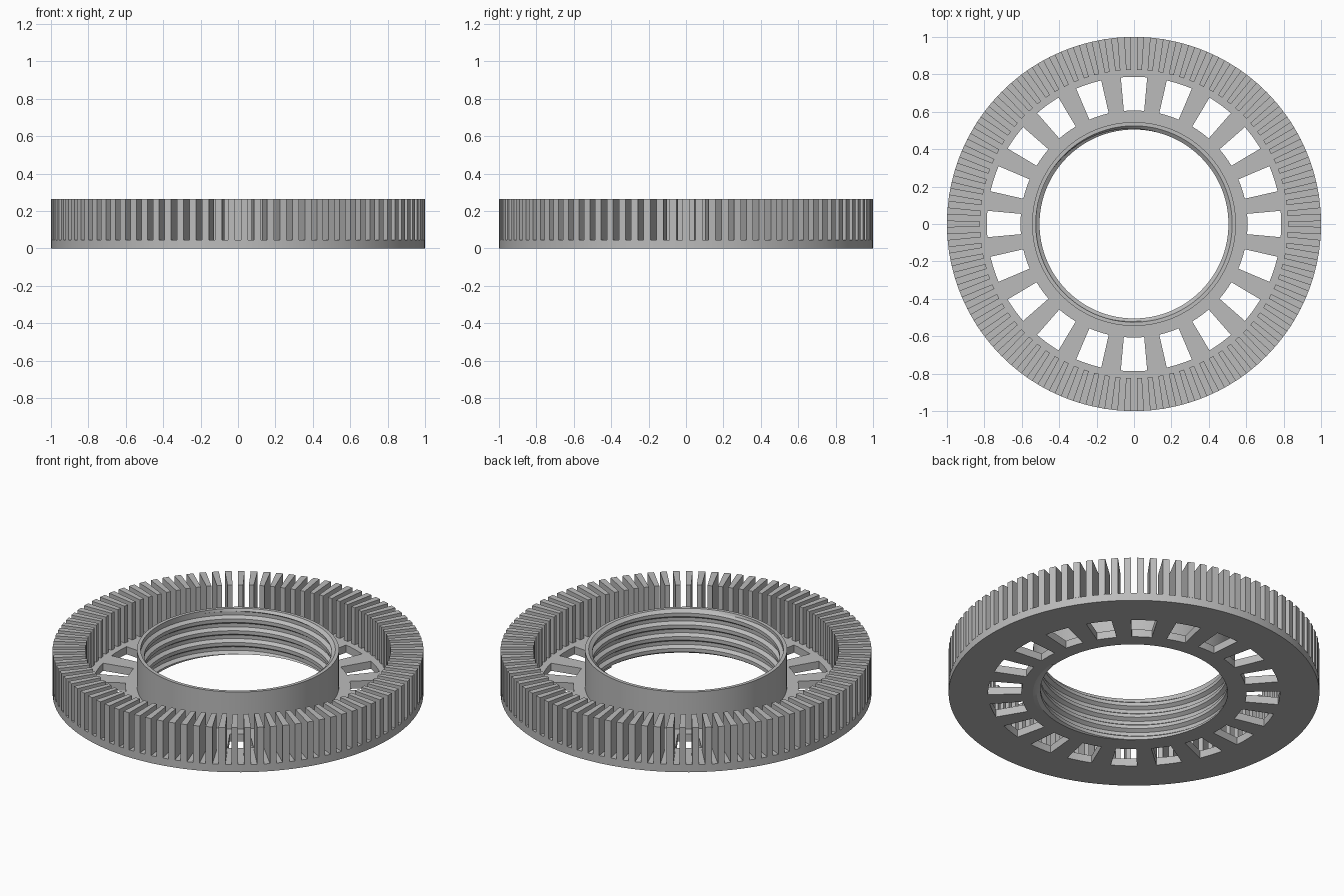
import bpy, bmesh
from math import sin, cos, tau, radians

if "Cube" in bpy.data.objects:
    bpy.data.objects.remove(bpy.data.objects["Cube"])

HEIGHT, BASE = 0.265, 0.045
HUB_R, ROOT_R, CREST_R = 0.545, 0.525, 0.505
PITCH, CHAMFER = 0.07, 0.015
SIDES, TEETH = 140, 90
OFFSET = -2 * tau / SIDES          # centres a window on the x axis

grey = bpy.data.materials.new("grey plastic")
grey.use_nodes = True
colour = (0.5, 0.5, 0.5, 1)
grey.diffuse_color = colour
grey.node_tree.nodes["Principled BSDF"].inputs["Base Color"].default_value = colour


def polar(r, a, z):
    return (r * cos(a), r * sin(a), z)


def finish(bm, name, smooth=True):
    bmesh.ops.remove_doubles(bm, verts=bm.verts, dist=1e-5)
    bmesh.ops.recalc_face_normals(bm, faces=bm.faces)
    mesh = bpy.data.meshes.new(name)
    bm.to_mesh(mesh)
    bm.free()
    mesh.materials.append(grey)
    obj = bpy.data.objects.new(name, mesh)
    bpy.context.collection.objects.link(obj)
    if smooth:
        bpy.ops.object.select_all(action="DESELECT")
        obj.select_set(True)
        bpy.context.view_layer.objects.active = obj
        bpy.ops.object.shade_smooth_by_angle(angle=radians(25))
    return obj


def extrude_up(bm, height):
    """Turn flat faces into a solid of the given height."""
    flat = bm.faces[:]
    new = bmesh.ops.extrude_face_region(bm, geom=flat, use_keep_orig=True)["geom"]
    verts = [g for g in new if isinstance(g, bmesh.types.BMVert)]
    bmesh.ops.translate(bm, verts=verts, vec=(0, 0, height))


# Base plate: annular grid with every window cell left open
bm = bmesh.new()
radii = (HUB_R, 0.607, 0.787, 1.0)
grid = [[bm.verts.new(polar(r, OFFSET + i * tau / SIDES, 0)) for r in radii]
        for i in range(SIDES)]
for i in range(SIDES):
    here, there = grid[i], grid[(i + 1) % SIDES]
    for j in range(3):
        if j == 1 and i % 7 < 4:
            continue
        bm.faces.new((here[j], here[j + 1], there[j + 1], there[j]))
extrude_up(bm, BASE)
finish(bm, "base_plate")

# Rim teeth: tapered radial blocks with open slots between
bm = bmesh.new()
for k in range(TEETH):
    a = k * tau / TEETH
    corners = ((0.823, -0.0135), (1.0, -0.0185), (1.0, 0.0185), (0.823, 0.0135))
    bm.faces.new([bm.verts.new((r * cos(a) - w * sin(a), r * sin(a) + w * cos(a), BASE))
                  for r, w in corners])
extrude_up(bm, HEIGHT - BASE)
finish(bm, "rim_teeth", smooth=False)


# Hub: plain outer wall with a helical thread inside the bore
def thread_radius(phase):
    """Trapezoid profile: root, slope, crest, slope."""
    p = phase % 1.0
    rise = min(max((min(p, 1 - p) - 0.15) / 0.2, 0), 1)
    return ROOT_R + (CREST_R - ROOT_R) * rise


bm = bmesh.new()
turns = int(HEIGHT / PITCH) + 2
phases = [t + p for t in range(-1, turns) for p in (0.15, 0.35, 0.65, 0.85)]
columns = []
for i in range(SIDES + 1):
    turn = i / SIDES
    a = OFFSET + turn * tau
    rows = [polar(HUB_R, a, 0)]
    for phase in phases:
        z = min(max((phase + turn) * PITCH, 0), HEIGHT - CHAMFER)
        rows.append(polar(thread_radius(z / PITCH - turn), a, z))
    rows += [polar(ROOT_R, a, HEIGHT), polar(HUB_R, a, HEIGHT), polar(HUB_R, a, 0)]
    columns.append([bm.verts.new(co) for co in rows])
for here, there in zip(columns, columns[1:]):
    for j in range(len(here) - 1):
        bm.faces.new((here[j], there[j], there[j + 1], here[j + 1]))
bmesh.ops.dissolve_degenerate(bm, dist=1e-6, edges=bm.edges)
finish(bm, "threaded_hub")
